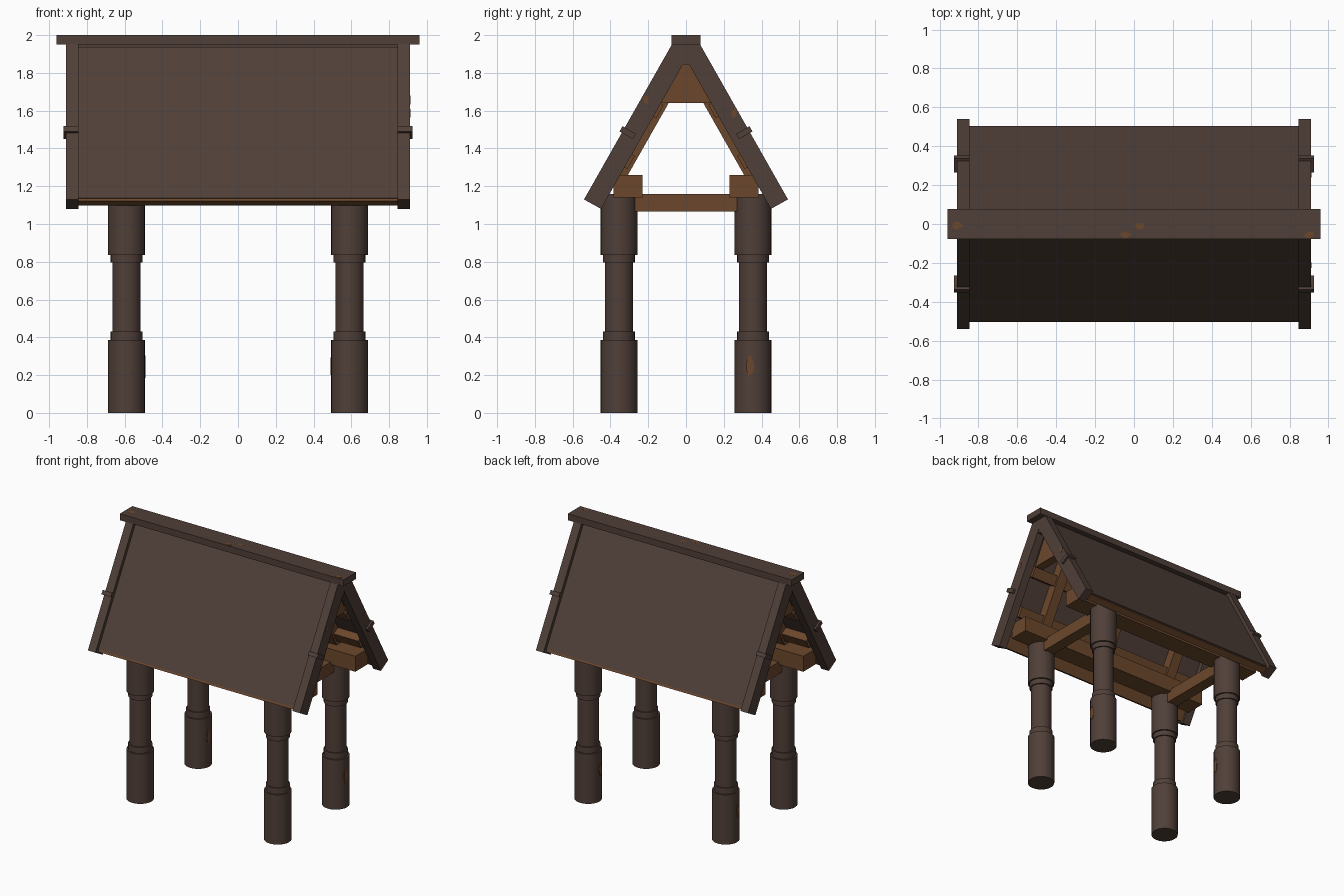
import bpy, bmesh, math, random

if "Cube" in bpy.data.objects:
    bpy.data.objects.remove(bpy.data.objects["Cube"])

random.seed(4)


def material(name, rgb):
    m = bpy.data.materials.new(name)
    m.diffuse_color = (*rgb, 1)
    m.use_nodes = True
    m.node_tree.nodes["Principled BSDF"].inputs["Base Color"].default_value = m.diffuse_color
    return m


DARK = material("dark_weathered_wood", (0.080, 0.050, 0.040))
BROWN = material("bare_brown_wood", (0.150, 0.064, 0.025))


def finish(name, bm, mat):
    bmesh.ops.recalc_face_normals(bm, faces=bm.faces)
    me = bpy.data.meshes.new(name)
    bm.to_mesh(me)
    bm.free()
    me.materials.append(mat)
    ob = bpy.data.objects.new(name, me)
    bpy.context.collection.objects.link(ob)
    return ob


def prism(name, pts, x0, x1, mat):
    """Extrude a (y, z) outline along x."""
    bm = bmesh.new()
    f = bm.faces.new([bm.verts.new((x0, y, z)) for y, z in pts])
    r = bmesh.ops.extrude_face_region(bm, geom=[f])
    for v in r["geom"]:
        if isinstance(v, bmesh.types.BMVert):
            v.co.x = x1
    return finish(name, bm, mat)


def box(name, x0, x1, y0, y1, z0, z1, mat):
    return prism(name, [(y0, z0), (y1, z0), (y1, z1), (y0, z1)], x0, x1, mat)


def slope_box(name, s, t0, t1, d0, d1, x0, x1, mat):
    """Box on the roof slope: t runs down from the ridge, d goes inward."""
    def p(t, d):
        return (s * (0.075 + 0.493 * t - 0.87 * d), 1.95 - 0.87 * t - 0.493 * d)
    return prism(name, [p(t0, d0), p(t1, d0), p(t1, d1), p(t0, d1)], x0, x1, mat)


def chip(name, centre, u, v, n, ru, rv):
    """Thin irregular patch where the dark finish has worn off."""
    bm = bmesh.new()
    vs = []
    for i in range(9):
        a = i * math.tau / 9
        k = random.uniform(0.7, 1.1)
        vs.append(bm.verts.new([centre[j] + u[j] * ru * k * math.cos(a)
                                + v[j] * rv * k * math.sin(a) for j in range(3)]))
    f = bm.faces.new(vs)
    r = bmesh.ops.extrude_face_region(bm, geom=[f])
    for w in r["geom"]:
        if isinstance(w, bmesh.types.BMVert):
            w.co = [w.co[j] + n[j] * 0.003 for j in range(3)]
    finish(name, bm, BROWN)


# Turned posts with thick ends and stepped collars
PROFILE = [(0.097, 0), (0.097, 0.385), (0.085, 0.385), (0.085, 0.432), (0.075, 0.432),
           (0.075, 0.795), (0.085, 0.795), (0.085, 0.835), (0.097, 0.835), (0.097, 1.16)]


def post(name, cx, cy, n=24):
    bm = bmesh.new()
    rings = [[bm.verts.new((cx + r * math.cos(i * math.tau / n),
                            cy + r * math.sin(i * math.tau / n), z)) for i in range(n)]
             for r, z in PROFILE]
    for a, b in zip(rings, rings[1:]):
        for i in range(n):
            j = (i + 1) % n
            bm.faces.new((a[i], a[j], b[j], b[i]))
    bm.faces.new(rings[0][::-1])
    bm.faces.new(rings[-1])
    ob = finish(name, bm, DARK)
    bpy.ops.object.select_all(action="DESELECT")
    ob.select_set(True)
    bpy.context.view_layer.objects.active = ob
    bpy.ops.object.shade_smooth_by_angle(angle=math.radians(35))


for sx, ex in ((-1, "left"), (1, "right")):
    for sy, ey in ((-1, "front"), (1, "back")):
        post(f"{ey}_{ex}_post", sx * 0.59, sy * 0.355)
    chip(f"{ex}_post_chip", (sx * 0.59 + 0.096, 0.31 + 0.03, 0.25),
         (0, 1, 0), (0, 0, 1), (1, 0, 0), 0.02, 0.065)
    chip(f"{ex}_post_back_chip", (sx * 0.59 - 0.096, 0.345, 0.25),
         (0, 1, 0), (0, 0, 1), (-1, 0, 0), 0.02, 0.055)
    # Cross beam between the posts
    box(f"{ex}_cross_beam", sx * 0.59 - 0.045, sx * 0.59 + 0.045, -0.28, 0.28, 1.065, 1.16, BROWN)
    # Gable frame
    half = [(0.075, 1.95), (0.54, 1.13), (0.45, 1.08), (0, 1.873)]
    outline = half + [(-y, z) for y, z in half[-2::-1]]
    prism(f"{ex}_gable_frame", outline, sx * 0.845, sx * 0.91, DARK)
    # Gusset inside the gable peak
    prism(f"{ex}_gusset", [(-0.14, 1.64), (0.14, 1.64), (0.03, 1.85), (-0.03, 1.85)],
          sx * 0.76, sx * 0.83, BROWN)

# Ridge cap and ridge beam
box("ridge_cap", -0.96, 0.96, -0.077, 0.077, 1.95, 2.0, DARK)
box("ridge_beam", -0.905, 0.905, -0.04, 0.04, 1.845, 1.95, DARK)

for s, e in ((-1, "front"), (1, "back")):
    # Roof panel with bare eave strip
    slope_box(f"{e}_roof_panel", s, 0, 0.918, 0.026, 0.06, -0.85, 0.85, DARK)
    slope_box(f"{e}_eave_strip", s, 0.84, 0.932, 0.034, 0.085, -0.845, 0.845, BROWN)
    # Wall plate resting on the posts
    box(f"{e}_wall_plate", -0.845, 0.845, s * 0.23, s * 0.385, 1.14, 1.26, BROWN)
    # Battens and rafters under the panel
    for i, t in enumerate((0.34, 0.65)):
        slope_box(f"{e}_batten_{i}", s, t - 0.04, t + 0.04, 0.06, 0.12, -0.84, 0.84, BROWN)
    for i, x in enumerate((-0.59, 0, 0.59)):
        slope_box(f"{e}_rafter_{i}", s, 0.1, 0.76, 0.06, 0.138, x - 0.04, x + 0.04, BROWN)
    # Clips on the gable frames
    for sx, ex in ((-1, "left"), (1, "right")):
        slope_box(f"{e}_{ex}_clip", s, 0.505, 0.537, -0.014, 0.068, sx * 0.845, sx * 0.925, DARK)

# Worn chips on the ridge cap and gable
for i, (x, y) in enumerate(((-0.91, -0.01), (0.03, -0.01), (-0.045, -0.055), (0.9, -0.055))):
    chip(f"ridge_chip_{i}", (x, y, 1.998), (1, 0, 0), (0, 1, 0), (0, 0, 1), 0.028, 0.02)
for i, (y, z) in enumerate(((-0.21, 1.66), (0.255, 1.585))):
    chip(f"gable_chip_{i}", (0.909, y, z), (0, 1, 0), (0, 0, 1), (1, 0, 0), 0.015, 0.025)
